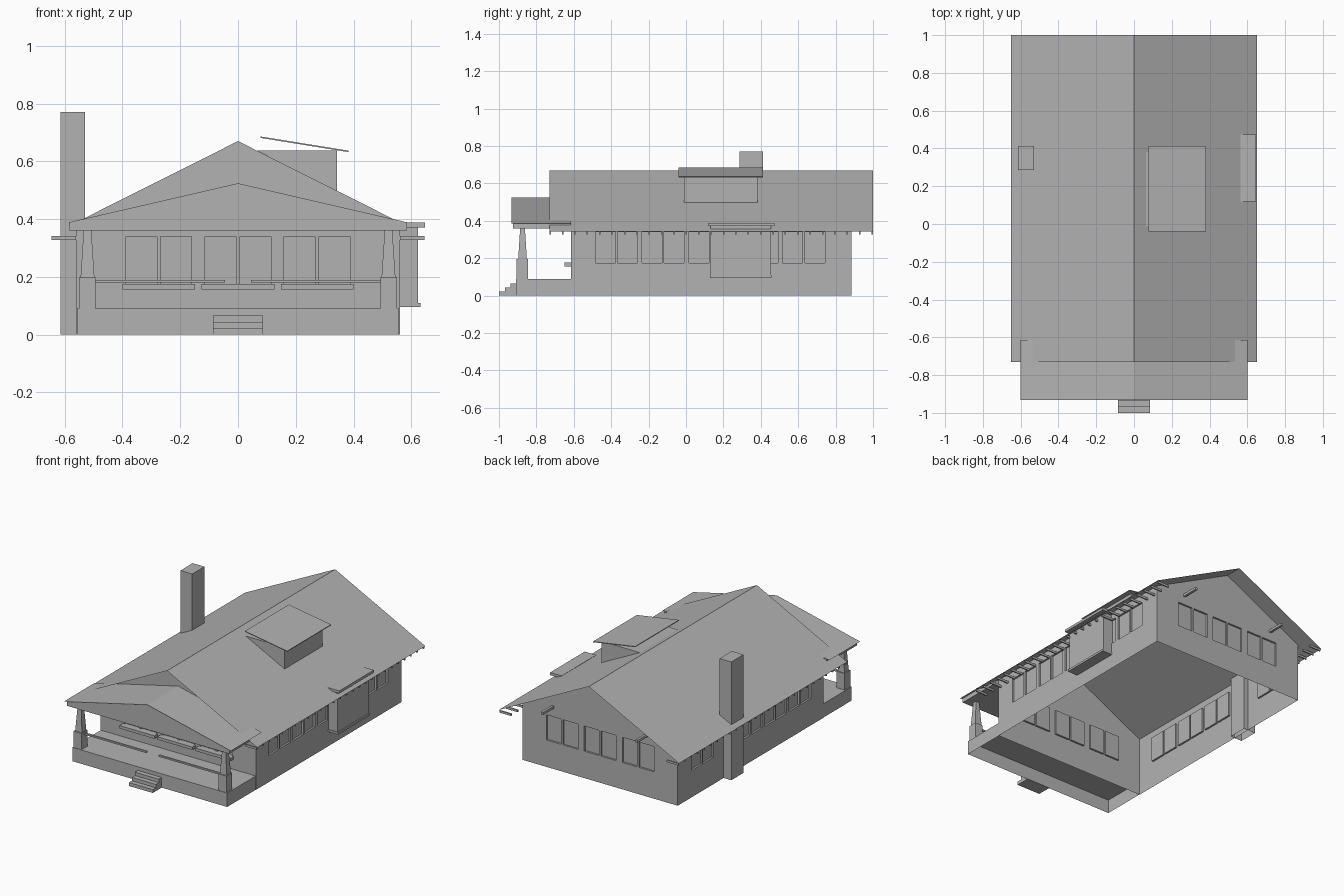
import bpy
import bmesh
from mathutils import Vector

old = bpy.data.objects.get("Cube")
if old:
    bpy.data.objects.remove(old, do_unlink=True)

grey = bpy.data.materials.new("plain_grey")
grey.use_nodes = True
COLOUR = (0.45, 0.45, 0.45, 1)
grey.diffuse_color = COLOUR
grey.node_tree.nodes["Principled BSDF"].inputs["Base Color"].default_value = COLOUR


def finish(name, bm):
    mesh = bpy.data.meshes.new(name)
    bm.to_mesh(mesh)
    bm.free()
    mesh.materials.append(grey)
    obj = bpy.data.objects.new(name, mesh)
    bpy.context.scene.collection.objects.link(obj)
    return obj


def add_box(bm, x, y, z, taper=1.0, open_bottom=False):
    """Box from (low, high) spans; taper scales the top."""
    made = bmesh.ops.create_cube(bm, size=1)["verts"]
    cx, cy = sum(x) / 2, sum(y) / 2
    for v in made:
        top = v.co.z > 0
        s = taper if top else 1
        v.co = (cx + v.co.x * (x[1] - x[0]) * s,
                cy + v.co.y * (y[1] - y[0]) * s, z[1] if top else z[0])
    if open_bottom:
        base = [f for f in made[0].link_faces[0].verts[0].link_faces]
        faces = {f for v in made for f in v.link_faces}
        base = [f for f in faces if all(v.co.z == min(w.co.z for w in made) for v in f.verts)]
        bmesh.ops.delete(bm, geom=base, context="FACES_ONLY")


def boxes(name, spans, **options):
    bm = bmesh.new()
    for x, y, z in spans:
        add_box(bm, x, y, z, **options)
    return finish(name, bm)


def extrude_profile(name, profile, y0, y1, closed=True):
    """Profile in x and z swept along y: a solid when closed, else a sheet."""
    bm = bmesh.new()
    a = [bm.verts.new((x, y0, z)) for x, z in profile]
    b = [bm.verts.new((x, y1, z)) for x, z in profile]
    n = len(profile)
    for i in range(n if closed else n - 1):
        j = (i + 1) % n
        bm.faces.new((a[i], a[j], b[j], b[i]))
    if closed:
        bm.faces.new(a)
        bm.faces.new(b)
    bmesh.ops.recalc_face_normals(bm, faces=bm.faces)
    if not closed:
        for f in bm.faces:
            f.normal_update()
            if f.normal.z < 0:
                f.normal_flip()
    return finish(name, bm)


# Main dimensions
WALL, FRONT, BACK = 0.56, -0.615, 0.885
RIDGE, SLOPE, EAVE = 0.67, 0.502, 0.65


def roof_z(x):
    return RIDGE - SLOPE * abs(x)


# House walls with recessed windows, open underneath and under the roof
top = roof_z(WALL)
walls = extrude_profile("house_walls", [(-WALL, 0), (WALL, 0), (WALL, top),
                                        (0, RIDGE), (-WALL, top)], FRONT, BACK)
SILL, HEAD, DEPTH = 0.175, 0.339, 0.012
cuts = []
for pair in (-0.3875, -0.1135, 0.16):
    for start in (pair, pair + 0.12):
        for wall in (FRONT, BACK):
            cuts.append(((start, start + 0.107), (wall - DEPTH, wall + DEPTH), (SILL, HEAD)))
for side in (-1, 1):
    for i in range(5):
        if side < 0 and i == 3:   # chimney stands here
            continue
        for start in (-0.485 + 0.2505 * i, -0.367 + 0.2505 * i):
            x = side * WALL
            cuts.append(((x - DEPTH, x + DEPTH), (start, start + 0.107), (SILL, HEAD)))
cutter = boxes("window_cutter", cuts)
cutter.hide_render = True
mod = walls.modifiers.new("windows", "BOOLEAN")
mod.operation = "DIFFERENCE"
mod.solver = "EXACT"
mod.object = cutter
graph = bpy.context.evaluated_depsgraph_get()
bm = bmesh.new()
bm.from_mesh(walls.evaluated_get(graph).to_mesh())
walls.modifiers.clear()
bpy.data.objects.remove(cutter, do_unlink=True)
bm.normal_update()
hidden = [f for f in bm.faces if f.calc_center_median().z < 0.001
          or (0.1 < f.normal.z < 0.95)]
bmesh.ops.delete(bm, geom=hidden, context="FACES")
bm.to_mesh(walls.data)
bm.free()

# Main roof sheet
extrude_profile("main_roof", [(-EAVE, roof_z(EAVE)), (0, RIDGE), (EAVE, roof_z(EAVE))],
                -0.73, 1.0, closed=False)

# Rafter tails along both eaves and brackets on the back gable
tails = []
for side in (-1, 1):
    x = sorted((side * WALL, side * 0.645))
    for i in range(27):
        y = -0.73 + i * 0.0662
        tails.append((x, (y, y + 0.008), (0.328, 0.342)))
boxes("rafter_tails", tails)
boxes("gable_brackets", [((x - 0.008, x + 0.008), (BACK, 0.995), (0.395, 0.411))
                         for x in (-0.34, 0.34)])

# Porch base and steps
boxes("porch_base", [((-0.558, 0.558), (-0.908, FRONT), (0, 0.09))], open_bottom=True)
boxes("porch_steps", [((-0.086, 0.086), (-1 + 0.031 * i, -0.905), (0.022 * i, 0.022 * (i + 1)))
                      for i in range(3)])

# Porch pedestals, tapered columns and rails
boxes("porch_pedestals", [((x - 0.028, x + 0.028), (-0.905, -0.845), (0.09, 0.197))
                          for x in (-0.522, 0.522)])
boxes("porch_columns", [((x - 0.024, x + 0.024), (-0.897, -0.851), (0.197, 0.362))
                        for x in (-0.521, 0.521)], taper=0.55)
boxes("porch_rails", [(x, (-0.881, -0.869), (0.18, 0.19))
                      for x in ((-0.495, -0.045), (0.045, 0.495))])

# Porch beam, pediment and low roof
boxes("porch_beam", [((-0.585, 0.585), (-0.925, FRONT), (0.36, 0.389))])
extrude_profile("porch_pediment", [(-0.585, 0.389), (0.585, 0.389), (0, 0.524)], -0.925, -0.9)
extrude_profile("porch_roof", [(-0.602, 0.386), (0, 0.526), (0.602, 0.386)],
                -0.933, FRONT, closed=False)

# Flower boxes under the front windows
boxes("flower_boxes", [((x - 0.126, x + 0.126), (-0.65, FRONT), (0.157, 0.176))
                       for x in (-0.274, 0, 0.274)])

# Chimney
boxes("chimney", [((-0.615, -0.53), (0.286, 0.412), (0, 0.77))], open_bottom=True)

# Side bay with its foot and flat roof
boxes("side_bay", [((0.55, 0.624), (0.132, 0.454), (0.1, 0.372))])
boxes("bay_foot", [((0.55, 0.632), (0.128, 0.458), (0.095, 0.109))])
boxes("bay_roof", [((0.565, 0.647), (0.118, 0.474), (0.371, 0.388))])

# Dormer and its shed roof
extrude_profile("dormer", [(0.064, 0.638), (0.343, 0.638), (0.343, roof_z(0.343))], -0.01, 0.382)
extrude_profile("dormer_roof", [(0.078, 0.686), (0.382, 0.637), (0.382, 0.632), (0.078, 0.681)],
                -0.04, 0.412)
